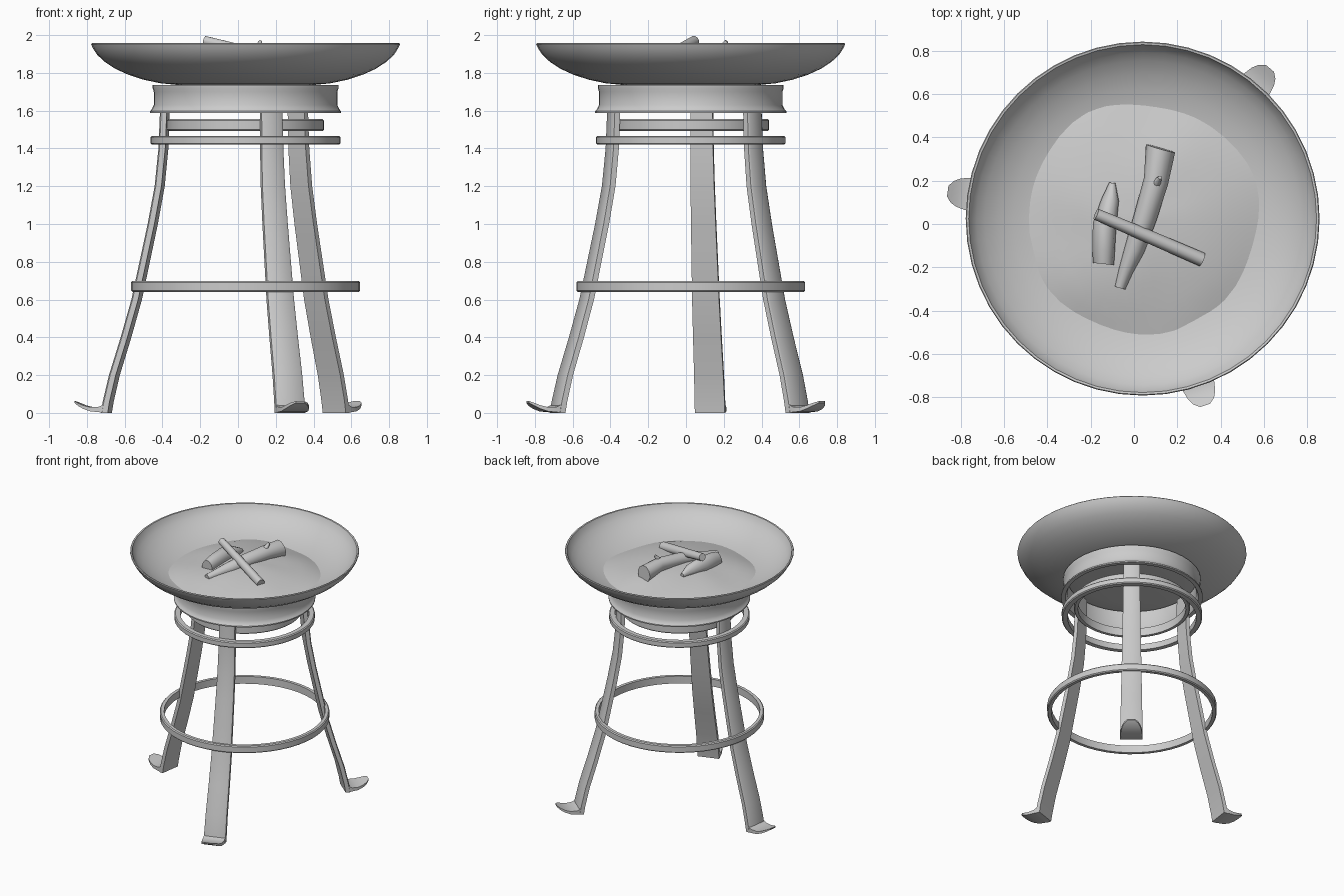
import bpy, bmesh, math, random
from mathutils import Vector

if "Cube" in bpy.data.objects:
    bpy.data.objects.remove(bpy.data.objects["Cube"])

random.seed(4)
CX, CY = 0.04, 0.025          # axis of bowl and rings


def finish(bm, name, angle=35):
    bmesh.ops.recalc_face_normals(bm, faces=bm.faces)
    me = bpy.data.meshes.new(name)
    bm.to_mesh(me)
    bm.free()
    ob = bpy.data.objects.new(name, me)
    bpy.context.collection.objects.link(ob)
    bpy.ops.object.select_all(action='DESELECT')
    bpy.context.view_layer.objects.active = ob
    ob.select_set(True)
    bpy.ops.object.shade_smooth_by_angle(angle=math.radians(angle))
    return ob


def lathe(name, profile, closed, seg=48):
    """Spin an (r, z) profile around the shared axis."""
    bm = bmesh.new()
    vs = [bm.verts.new((CX + r, CY, z)) for r, z in profile]
    n = len(vs)
    for i in range(n if closed else n - 1):
        bm.edges.new((vs[i], vs[(i + 1) % n]))
    bmesh.ops.spin(bm, geom=bm.verts[:] + bm.edges[:], cent=(CX, CY, 0),
                   axis=(0, 0, 1), angle=2 * math.pi, steps=seg)
    bmesh.ops.remove_doubles(bm, verts=bm.verts, dist=1e-4)
    return finish(bm, name)


def loft(bm, rings):
    """Skin a list of equal point rings and cap both ends."""
    loops = [[bm.verts.new(p) for p in r] for r in rings]
    n = len(loops[0])
    for a, b in zip(loops, loops[1:]):
        for i in range(n):
            bm.faces.new((a[i], a[(i + 1) % n], b[(i + 1) % n], b[i]))
    bm.faces.new(loops[0][::-1])
    bm.faces.new(loops[-1])


# Bowl: outer curve, lip, inner curve
lathe("bowl", [(0, 1.733), (0.35, 1.735), (0.45, 1.745), (0.54, 1.764), (0.62, 1.79),
               (0.69, 1.822), (0.745, 1.858), (0.785, 1.895), (0.808, 1.93), (0.818, 1.952),
               (0.814, 1.957), (0.804, 1.955), (0.793, 1.93), (0.768, 1.9), (0.73, 1.868),
               (0.67, 1.832), (0.6, 1.803), (0.5, 1.776), (0.35, 1.758), (0, 1.755)], False)

# Collar under the bowl
lathe("collar", [(0.492, 1.737), (0.492, 1.72), (0.486, 1.70), (0.486, 1.63), (0.497, 1.607),
                 (0.506, 1.597), (0.506, 1.588), (0.475, 1.588), (0.46, 1.62), (0.46, 1.737)], True)


# Hoops binding the legs
def hoop(name, ri, ro, z0, z1, c=0.007):
    lathe(name, [(ri, z0), (ro - c, z0), (ro, z0 + c), (ro, z1 - c), (ro - c, z1), (ri, z1)], True)


hoop("upper_inner_hoop", 0.385, 0.415, 1.492, 1.555)
hoop("upper_outer_hoop", 0.46, 0.502, 1.42, 1.467)
hoop("lower_hoop", 0.575, 0.606, 0.641, 0.698)

# Legs: flat bars flaring outward, each with an upturned toe
BAR = [(1.72, 0.432, 0.057), (1.6, 0.432, 0.058), (1.4, 0.440, 0.060), (1.2, 0.460, 0.063),
       (1.0, 0.497, 0.066), (0.8, 0.540, 0.069), (0.6, 0.583, 0.072), (0.4, 0.640, 0.075),
       (0.2, 0.702, 0.078), (0.06, 0.735, 0.080), (0.0, 0.745, 0.080)]
TOE = [(0.735, 0.0, 0.05, 0.079), (0.775, 0.004, 0.032, 0.079), (0.82, 0.008, 0.03, 0.075),
       (0.86, 0.022, 0.04, 0.066), (0.89, 0.038, 0.053, 0.05), (0.91, 0.053, 0.062, 0.024)]
for k, deg in enumerate((172, 49.7, -71.5)):
    u = Vector((math.cos(math.radians(deg)), math.sin(math.radians(deg)), 0))
    s = Vector((-u.y, u.x, 0))

    def at(r, side, z):
        return Vector((CX, CY, z)) + u * r + s * side

    bm = bmesh.new()
    t = 0.019
    loft(bm, [[at(r - t, -w, z), at(r + t - .008, -w, z), at(r + t, -w + .012, z),
               at(r + t, w - .012, z), at(r + t - .008, w, z), at(r - t, w, z)]
              for z, r, w in BAR])
    loft(bm, [[at(r, -w, a), at(r, w, a), at(r, w, b), at(r, -w, b)] for r, a, b, w in TOE])
    finish(bm, f"leg_{k + 1}")

# Ash mound heaped in the bowl
bm = bmesh.new()
prev, N = None, 40
top = bm.verts.new((CX, CY, 1.868))
for f in (0.15, 0.35, 0.55, 0.75, 0.9, 1.0):
    ring = []
    for i in range(N):
        a = 2 * math.pi * i / N
        r = f * (0.545 + 0.012 * math.sin(3 * a + 1) + 0.008 * math.sin(7 * a))
        z = 1.782 + 0.086 * (1 - f * f) + 0.006 * f * math.sin(4 * a + 6 * f)
        ring.append(bm.verts.new((CX + r * math.cos(a), CY + r * math.sin(a), z)))
    for i in range(N):
        j = (i + 1) % N
        bm.faces.new((prev[i], ring[i], ring[j], prev[j]) if prev else (top, ring[i], ring[j]))
    prev = ring
finish(bm, "ash_mound", 60)


# Charred logs: tapered, slightly uneven round sticks
def log(name, path, sides=10):
    bm = bmesh.new()
    pts = [Vector(p[:3]) for p in path]
    d = (pts[-1] - pts[0]).normalized()
    side = d.cross(Vector((0, 0, 1))).normalized()
    up = side.cross(d)
    bump = [random.uniform(0.9, 1.08) for _ in range(sides)]
    loft(bm, [[c + (side * math.cos(2 * math.pi * i / sides) +
                    up * math.sin(2 * math.pi * i / sides)) * p[3] * bump[i]
               for i in range(sides)] for c, p in zip(pts, path)])
    finish(bm, name, 50)


log("thin_log", [(-0.175, 0.045, 1.97, 0.028), (0.06, -0.055, 1.91, 0.032),
                 (0.315, -0.165, 1.845, 0.034)])
log("long_log", [(0.12, 0.35, 1.875, 0.068), (0.1, 0.2, 1.895, 0.056), (0.05, 0.03, 1.885, 0.052),
                 (0.0, -0.12, 1.865, 0.045), (-0.04, -0.22, 1.85, 0.032), (-0.065, -0.295, 1.84, 0.024)])
log("log_knot", [(0.1, 0.18, 1.91, 0.026), (0.12, 0.215, 1.968, 0.009)])
log("short_log", [(-0.1, 0.19, 1.86, 0.015), (-0.11, 0.11, 1.875, 0.042), (-0.135, 0.0, 1.88, 0.056),
                  (-0.14, -0.12, 1.87, 0.054), (-0.14, -0.185, 1.86, 0.05)])
